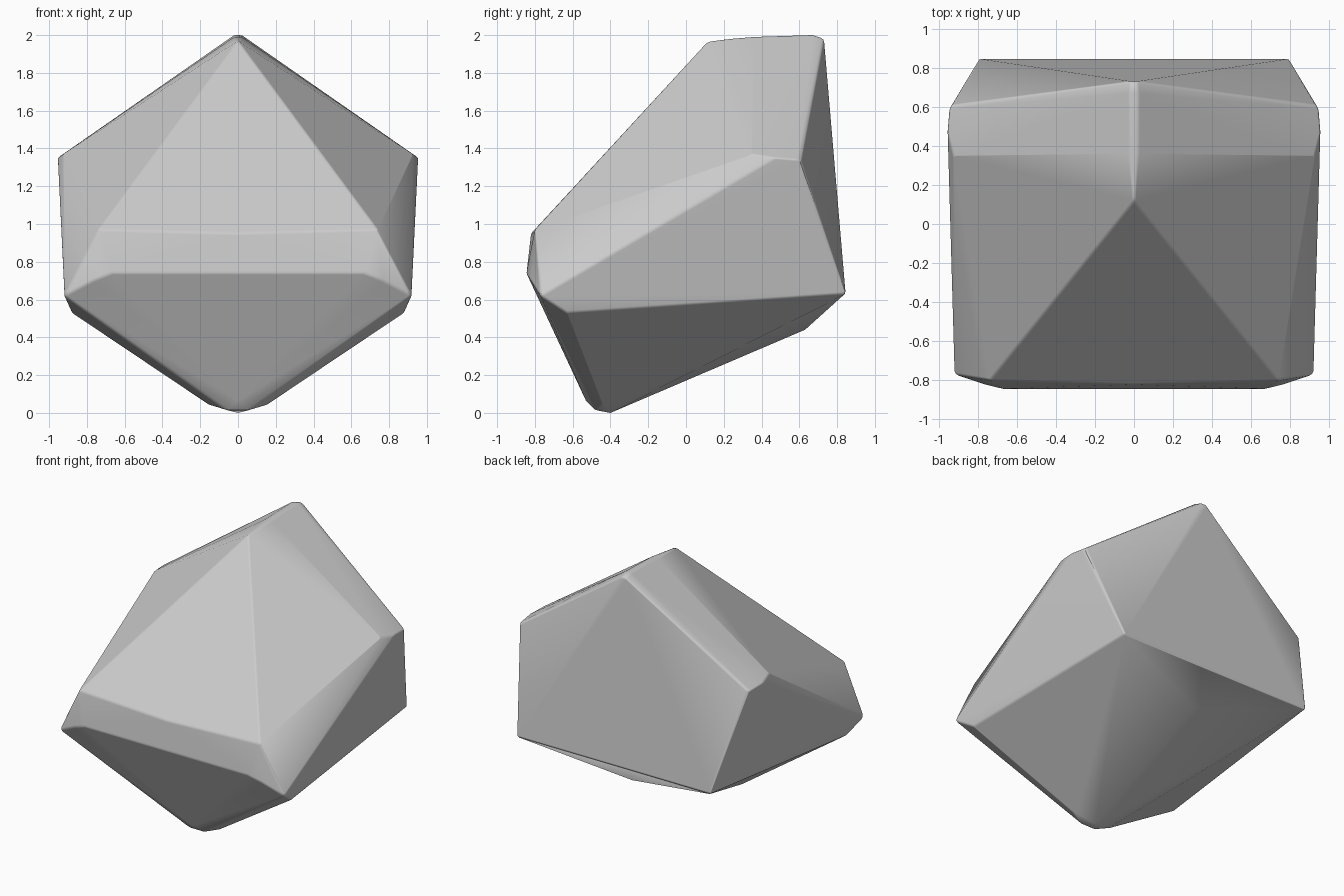
import bpy, bmesh

if "Cube" in bpy.data.objects:
    bpy.data.objects.remove(bpy.data.objects["Cube"])

# Corner clusters of the rock (right half, mirrored across x)
corners = [
    # top ridge
    (0.0, 0.12, 1.97), (0.02, 0.36, 1.99), (0.02, 0.67, 2.0), (0.015, 0.73, 1.98),
    # upper side corner
    (0.925, 0.35, 1.37), (0.955, 0.47, 1.35), (0.945, 0.59, 1.34), (0.93, 0.61, 1.34),
    # front corner
    (0.74, -0.80, 0.97), (0.67, -0.845, 0.74), (0.77, -0.82, 0.70),
    (0.92, -0.77, 0.62), (0.88, -0.63, 0.53), (0.0, -0.82, 0.95),
    # back corner and back underside
    (0.79, 0.845, 0.63), (0.0, 0.63, 0.44),
    # bottom tip
    (0.0, -0.40, 0.0), (0.15, -0.44, 0.04), (0.06, -0.48, 0.015), (0.0, -0.53, 0.065),
]

bm = bmesh.new()
for x, y, z in corners:
    for s in ((1, -1) if x else (1,)):
        bm.verts.new((x * s, y, z))
hull = bmesh.ops.convex_hull(bm, input=bm.verts[:])
loose = [v for v in bm.verts if not v.link_faces]
bmesh.ops.delete(bm, geom=loose, context='VERTS')
bmesh.ops.recalc_face_normals(bm, faces=bm.faces[:])

mesh = bpy.data.meshes.new("rock")
bm.to_mesh(mesh)
bm.free()
rock = bpy.data.objects.new("rock", mesh)
bpy.context.collection.objects.link(rock)

# Large facets stay flat while the worn edges blend
bpy.context.view_layer.objects.active = rock
rock.select_set(True)
bev = rock.modifiers.new("worn_edges", 'BEVEL')
bev.width = 0.012
bev.segments = 2
bev.limit_method = 'ANGLE'
bev.angle_limit = 0.45
for p in mesh.polygons:
    p.use_smooth = True
wn = rock.modifiers.new("flat_facets", 'WEIGHTED_NORMAL')
wn.weight = 100
